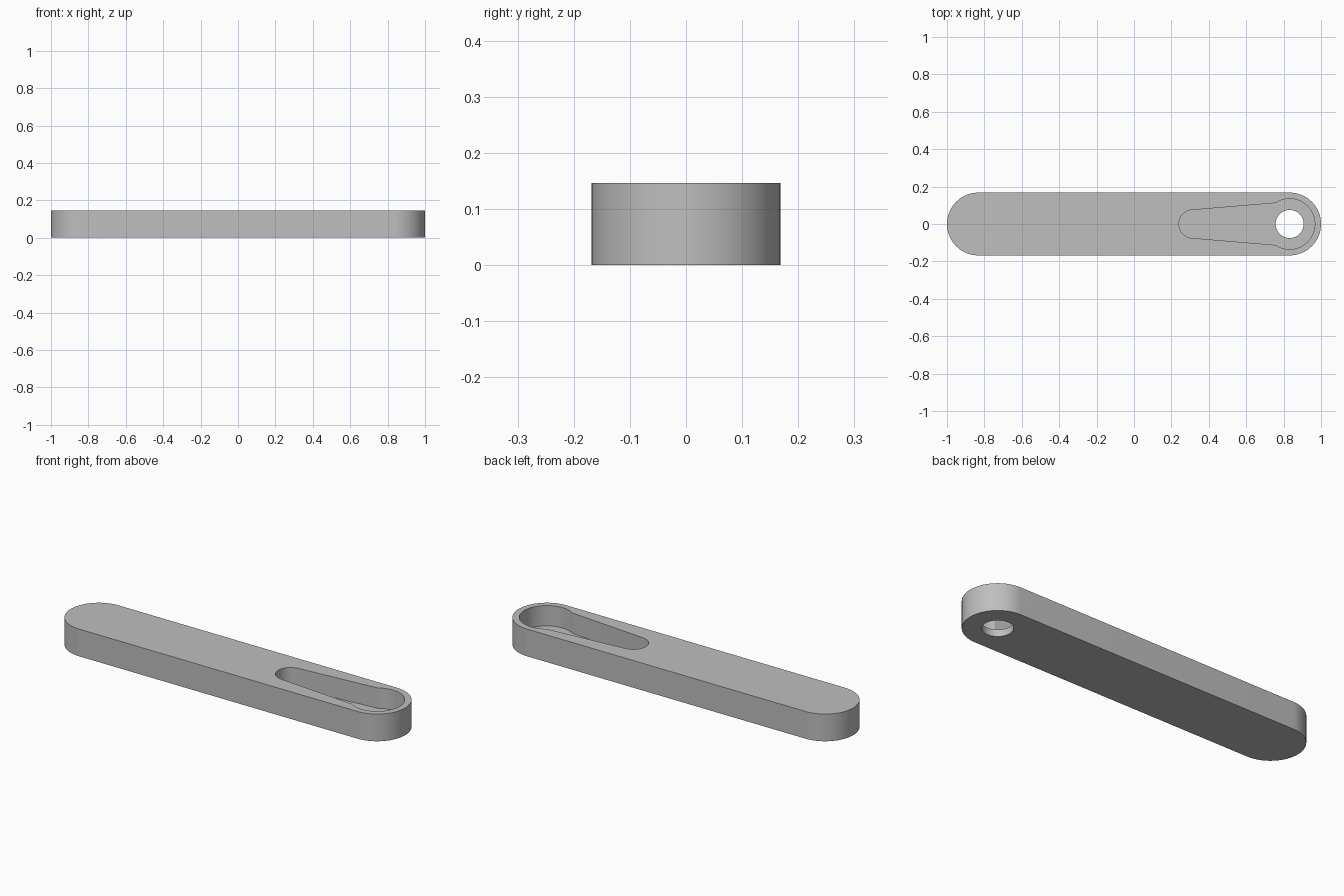
import bpy, bmesh
from math import sin, cos, pi, asin, radians

if "Cube" in bpy.data.objects:
    bpy.data.objects.remove(bpy.data.objects["Cube"])

HEIGHT, FLOOR = 0.147, 0.037
RADIUS = 0.168
PIVOT = 1 - RADIUS          # centre of each rounded end

grey = bpy.data.materials.new("plain grey")
grey.use_nodes = True
colour = (0.52, 0.52, 0.52, 1)
grey.diffuse_color = colour
grey.node_tree.nodes["Principled BSDF"].inputs["Base Color"].default_value = colour


def arc(cx, r, start, end, steps=40):
    """Points on an arc centred on the x axis."""
    angles = [start + (end - start) * i / steps for i in range(steps + 1)]
    return [(cx + r * cos(a), r * sin(a)) for a in angles]


def prism(name, outline, z0, z1):
    """Extrude a flat outline between two heights."""
    bm = bmesh.new()
    face = bm.faces.new([bm.verts.new((x, y, z0)) for x, y in outline])
    top = bmesh.ops.extrude_face_region(bm, geom=[face])["geom"]
    verts = [v for v in top if isinstance(v, bmesh.types.BMVert)]
    bmesh.ops.translate(bm, verts=verts, vec=(0, 0, z1 - z0))
    bmesh.ops.recalc_face_normals(bm, faces=bm.faces)
    mesh = bpy.data.meshes.new(name)
    bm.to_mesh(mesh)
    bm.free()
    mesh.materials.append(grey)
    obj = bpy.data.objects.new(name, mesh)
    bpy.context.collection.objects.link(obj)
    return obj


# Bar with two rounded ends
bar = prism("link_bar",
            arc(PIVOT, RADIUS, -pi / 2, pi / 2) + arc(-PIVOT, RADIUS, pi / 2, 3 * pi / 2),
            0, HEIGHT)

# Tapered keyhole pocket and the round hole through its floor
big, small, neck = 0.135, 0.075, 0.112
spread = pi - asin(neck / big)
lean = radians(95)
pocket = prism("pocket_cutter",
               arc(PIVOT, big, -spread, spread) + arc(0.315, small, lean, 2 * pi - lean),
               FLOOR, HEIGHT + 0.1)
hole = prism("hole_cutter", arc(PIVOT, 0.075, 0, 2 * pi, 64)[:-1], -0.1, FLOOR + 0.05)

bpy.context.view_layer.objects.active = bar
for cutter in (pocket, hole):
    mod = bar.modifiers.new(cutter.name, "BOOLEAN")
    mod.operation, mod.solver, mod.object = "DIFFERENCE", "EXACT", cutter
    bpy.ops.object.modifier_apply(modifier=mod.name)
    bpy.data.objects.remove(cutter)

# Smooth round walls, crisp rims
bpy.ops.object.select_all(action="DESELECT")
bar.select_set(True)
bpy.ops.object.shade_smooth_by_angle(angle=radians(20))
